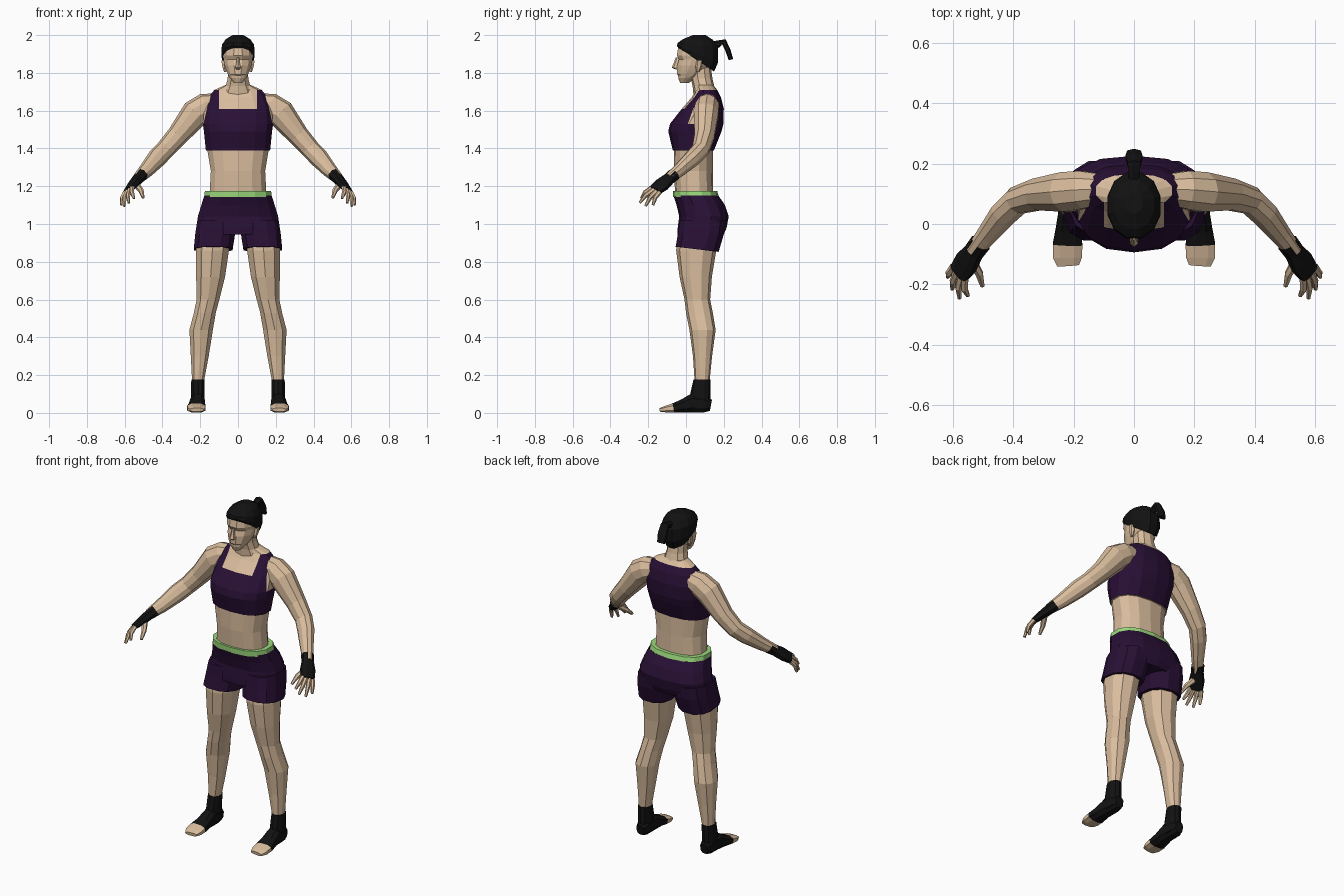
import bpy, bmesh, math
from mathutils import Vector


def material(name, rgb):
    m = bpy.data.materials.new(name)
    m.diffuse_color = (*rgb, 1)
    return m


SKIN = material("skin", (0.70, 0.51, 0.34))
PURPLE = material("dark purple cloth", (0.022, 0.005, 0.036))
BLACK = material("black", (0.006, 0.006, 0.006))
GREEN = material("light green trim", (0.33, 0.70, 0.20))


def unit_ring(n, e):
    """Superellipse points; e=2 is round, larger is boxier."""
    out = []
    for i in range(n):
        a = 2 * math.pi * (i + 0.5) / n
        c, s = math.cos(a), math.sin(a)
        out.append((math.copysign(abs(c) ** (2 / e), c), math.copysign(abs(s) ** (2 / e), s)))
    return out


def skin_rings(name, rings, mats, mirror=False, cuts=(), rule=None):
    bm = bmesh.new()
    rows = [[bm.verts.new(p) for p in r] for r in rings]
    n = len(rows[0])
    for a, b in zip(rows, rows[1:]):
        for i in range(n):
            bm.faces.new((a[i], a[(i + 1) % n], b[(i + 1) % n], b[i]))
    bm.faces.new(rows[0])
    bm.faces.new(rows[-1])
    for co, no in cuts:
        bmesh.ops.bisect_plane(bm, geom=bm.verts[:] + bm.edges[:] + bm.faces[:],
                               dist=1e-4, plane_co=co, plane_no=no)
    bmesh.ops.recalc_face_normals(bm, faces=bm.faces[:])
    if rule:
        for f in bm.faces:
            f.material_index = rule(f.calc_center_median())
    me = bpy.data.meshes.new(name)
    bm.to_mesh(me)
    bm.free()
    for m in mats:
        me.materials.append(m)
    ob = bpy.data.objects.new(name, me)
    bpy.context.collection.objects.link(ob)
    if mirror:
        ob.modifiers.new("mirror", 'MIRROR')
    return ob


def stack(name, rings, mats, n=12, e=2.2, **kw):
    """Horizontal rings (z, x0, x1, y0, y1, tilt); tilt lifts the front, drops the back."""
    out = []
    for z, x0, x1, y0, y1, *t in rings:
        t = t[0] if t else 0
        out.append([((x0 + x1) / 2 + u * (x1 - x0) / 2, (y0 + y1) / 2 + v * (y1 - y0) / 2, z - v * t)
                    for u, v in unit_ring(n, e)])
    return skin_rings(name, out, mats, **kw)


def body(name, rings, mats, **kw):
    """Centred stack from (z, half width, y0, y1, tilt)."""
    return stack(name, [(r[0], -r[1], r[1], *r[2:]) for r in rings], mats, **kw)


def tube(name, path, across, mats, n=8, e=2.0, **kw):
    """Rings square to a path of (x, y, z, half size along across, other half size)."""
    pts = [Vector(p[:3]) for p in path]
    out = []
    for i, p in enumerate(pts):
        d = (pts[min(i + 1, len(pts) - 1)] - pts[max(i - 1, 0)]).normalized()
        a = Vector(across)
        a = (a - d * a.dot(d)).normalized()
        b = d.cross(a)
        out.append([p + a * (u * path[i][3]) + b * (v * path[i][4]) for u, v in unit_ring(n, e)])
    return skin_rings(name, out, mats, **kw)


# Torso with the cropped top cut in
def top_rule(c):
    scoop = c.y < 0.09 and abs(c.x) < 0.1 and c.z > 1.61
    armhole = abs(c.x) > 0.145 + (1.7 - c.z) * 0.22 and c.z > 1.53
    return 1 if 1.39 < c.z < 1.712 and not scoop and not armhole else 0


body("torso", [(1.13, .155, -.055, .145), (1.28, .147, -.065, .142), (1.388, .165, -.064, .142),
               (1.39, .174, -.070, .148), (1.49, .184, -.094, .188), (1.53, .190, -.085, .198),
               (1.61, .182, -.022, .200), (1.67, .160, .030, .185), (1.71, .128, .055, .165),
               (1.735, .07, .05, .145)],
     [SKIN, PURPLE], n=14, e=2.4, rule=top_rule,
     cuts=[((.1, 0, 0), (1, 0, 0)), ((-.1, 0, 0), (1, 0, 0)), ((0, .09, 0), (0, 1, 0)),
           ((.145, 0, 1.7), (1, 0, .22)), ((-.145, 0, 1.7), (-1, 0, .22))])

# Neck and head
body("neck", [(1.68, .095, .04, .165), (1.73, .068, .035, .150), (1.77, .057, .025, .140),
              (1.84, .055, .02, .130)], [SKIN], n=10)
body("head", [(1.746, .022, -.032, .015), (1.772, .044, -.042, .05), (1.786, .052, -.044, .08),
              (1.792, .055, -.050, .09), (1.815, .065, -.050, .115), (1.84, .074, -.050, .14),
              (1.872, .080, -.040, .155), (1.892, .082, -.052, .16), (1.95, .080, -.042, .155)],
     [SKIN], n=12, e=2.1)
body("nose", [(1.818, .012, -.054, -.03), (1.828, .016, -.076, -.03), (1.85, .011, -.066, -.03),
              (1.882, .007, -.054, -.03)], [SKIN], n=6)
stack("ear", [(1.805, .06, .075, .055, .07), (1.83, .06, .084, .05, .085), (1.865, .06, .09, .055, .09)],
      [SKIN], n=6, mirror=True)

# Hair cap and ponytail
body("hair", [(1.87, .082, -.045, .152, .065), (1.90, .091, -.052, .174, .045),
              (1.945, .088, -.047, .174, .015), (1.977, .068, -.018, .145, .002),
              (2.0, .03, .035, .105)], [BLACK], n=12, e=2.1)
tube("ponytail", [(0, .13, 1.94, .022, .025), (0, .175, 1.955, .02, .018), (0, .20, 1.965, .026, .016),
                  (0, .222, 1.92, .032, .014), (0, .238, 1.87, .026, .012)], (1, 0, 0), [BLACK], n=6)

# Shorts and waistband
body("waistband", [(1.142, .183, -.068, .175), (1.175, .179, -.070, .165)], [GREEN], n=14, e=2.4)
body("shorts_hips", [(.945, .205, -.045, .200), (.98, .222, -.044, .215), (1.04, .217, -.036, .226),
                     (1.10, .198, -.050, .206), (1.15, .182, -.066, .172)], [PURPLE], n=14, e=2.5)
stack("shorts_leg", [(1.02, .012, .218, -.035, .212), (.95, .012, .229, -.046, .205),
                     (.866, .026, .237, -.058, .176, .014)], [PURPLE], n=12, e=2.5, mirror=True)

# Legs
stack("leg", [(.93, .038, .225, -.045, .155), (.86, .044, .227, -.052, .160), (.72, .065, .225, -.034, .137),
              (.60, .096, .222, -.008, .128), (.53, .115, .236, .0, .142), (.44, .130, .260, .018, .157),
              (.30, .153, .252, .037, .138), (.16, .180, .244, .046, .124)],
      [SKIN], n=10, e=2.2, mirror=True)

# Ankle wraps and feet with bare toes
stack("ankle_wrap", [(.02, .178, .252, .03, .125), (.09, .176, .250, .020, .130), (.178, .176, .249, .040, .130)],
      [BLACK], n=10, mirror=True)
tube("foot", [(.213, .132, .04, .026, .032), (.213, .10, .046, .038, .046), (.214, .03, .052, .040, .052),
              (.217, -.02, .036, .045, .036), (.220, -.068, .026, .052, .026),
              (.220, -.11, .020, .051, .018), (.218, -.138, .016, .038, .010)],
     (1, 0, 0), [BLACK, SKIN], n=8, e=2.6, mirror=True, rule=lambda c: int(c.y < -.068))

# Arms
tube("arm", [(.12, .115, 1.635, .055, .058), (.17, .113, 1.622, .066, .072), (.225, .106, 1.587, .069, .076),
             (.32, .098, 1.468, .055, .057), (.385, .078, 1.395, .048, .051), (.43, .035, 1.348, .045, .051),
             (.485, -.035, 1.285, .035, .040), (.53, -.09, 1.24, .028, .030)],
     (0, 1, 0), [SKIN], n=10, mirror=True)

# Hand wraps and fingers
pinky, index = Vector((.602, -.135, 1.165)), Vector((.556, -.188, 1.195))
across = pinky - index
tube("hand_wrap", [(.508, -.062, 1.262, .035, .033), (.53, -.092, 1.238, .034, .029),
                   (.555, -.128, 1.208, .045, .024), (.582, -.165, 1.178, .040, .016)],
     across, [BLACK], n=8, e=2.4, mirror=True)
tips = [(.550, -.237, 1.135), (.578, -.245, 1.112), (.602, -.215, 1.094), (.617, -.175, 1.100)]
for i, tip in enumerate(tips):
    base, tip = index.lerp(pinky, (i + .4) / 3.8), Vector(tip)
    mid = base.lerp(tip, .5) + Vector((.006, -.006, .004))
    tube(f"finger_{i + 1}", [(*base, .013, .013), (*mid, .012, .012), (*tip, .007, .007)],
         across, [SKIN], n=6, mirror=True)
tube("thumb", [(.535, -.125, 1.205, .017, .017), (.512, -.165, 1.175, .014, .014),
               (.502, -.205, 1.140, .008, .008)], across, [SKIN], n=6, mirror=True)
